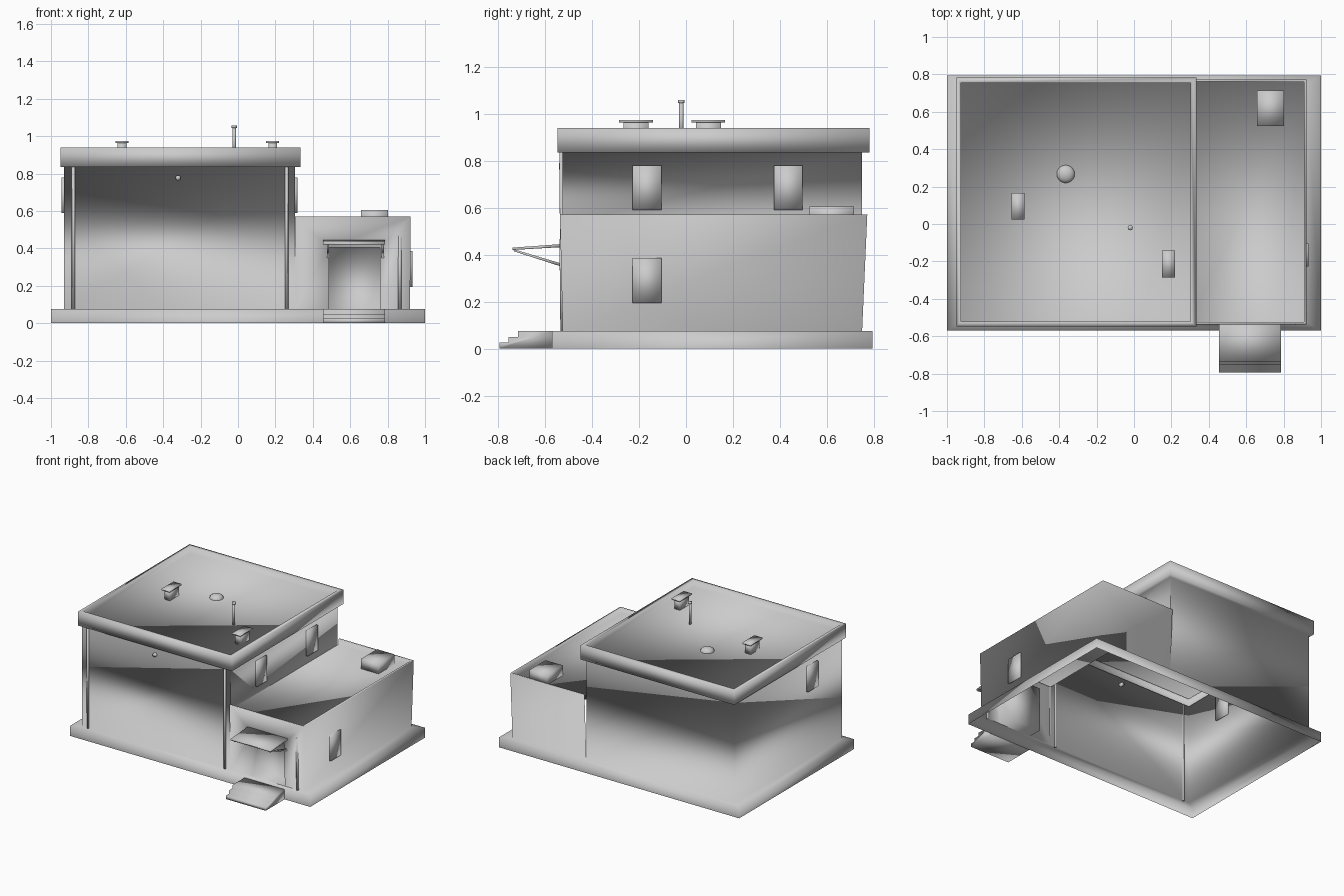
import bpy, bmesh, math
from mathutils import Vector

if "Cube" in bpy.data.objects:
    bpy.data.objects.remove(bpy.data.objects["Cube"])


def finish(name, bm):
    """Everything is softly shaded across its edges."""
    for f in bm.faces:
        f.smooth = True
    mesh = bpy.data.meshes.new(name)
    bm.to_mesh(mesh)
    bm.free()
    ob = bpy.data.objects.new(name, mesh)
    bpy.context.collection.objects.link(ob)
    return ob


def rect(x0, x1, y0, y1, z):
    return [(x0, y0, z), (x1, y0, z), (x1, y1, z), (x0, y1, z)]


def loft(rings, cap=False, skip=()):
    """Faces between stacked rectangles. Sides: 0 front, 1 right, 2 back, 3 left.
    skip lists the (level, side) pairs that stay open."""
    loops = [rect(*r) for r in rings]
    faces = []
    for k in range(len(loops) - 1):
        a, b = loops[k], loops[k + 1]
        for i in range(4):
            if (k, i) not in skip:
                j = (i + 1) % 4
                faces.append([a[i], a[j], b[j], b[i]])
    if cap:
        faces.append(loops[-1])
    return faces


def weld(name, faces):
    bm = bmesh.new()
    for f in faces:
        bm.faces.new([bm.verts.new(p) for p in f])
    bmesh.ops.remove_doubles(bm, verts=bm.verts, dist=1e-4)
    return finish(name, bm)


def box(name, x0, x1, y0, y1, z0, z1):
    bm = bmesh.new()
    bmesh.ops.create_cube(bm, size=1)
    for v in bm.verts:
        v.co = Vector(((x0 + x1) / 2 + v.co.x * (x1 - x0),
                       (y0 + y1) / 2 + v.co.y * (y1 - y0),
                       (z0 + z1) / 2 + v.co.z * (z1 - z0)))
    return finish(name, bm)


def rod(name, p, q, r, n=12):
    p, q = Vector(p), Vector(q)
    bm = bmesh.new()
    bmesh.ops.create_cone(bm, cap_ends=True, segments=n, radius1=r, radius2=r,
                          depth=(q - p).length)
    rot = (q - p).to_track_quat('Z', 'Y')
    for v in bm.verts:
        v.co = rot @ v.co + (p + q) / 2
    return finish(name, bm)


def side_profile(name, pts, x0, x1):
    """Extrude a (y, z) outline along x."""
    bm = bmesh.new()
    a = [bm.verts.new((x0, y, z)) for y, z in pts]
    b = [bm.verts.new((x1, y, z)) for y, z in pts]
    n = len(pts)
    for i in range(n):
        bm.faces.new((a[i], b[i], b[(i + 1) % n], a[(i + 1) % n]))
    bm.faces.new(a[::-1])
    bm.faces.new(b)
    bmesh.ops.recalc_face_normals(bm, faces=bm.faces)
    return finish(name, bm)


B = 0.075             # slab top
MID = 0.305           # wall between tall and low block
F, K = -0.525, 0.75   # front and back wall lines
shell = []

# Foundation slab: open below, its top only a ledge around the walls
outer = rect(-1, 1, -0.57, 0.795, B)
inner = rect(-0.93, 0.92, F, K, B)
shell += loft([(-1, 1, -0.57, 0.795, 0), (-1, 1, -0.57, 0.795, B)])
shell += [[outer[0], outer[1], inner[1], (MID, F, B), inner[0]],
          [outer[1], outer[2], inner[2], inner[1]],
          [outer[2], outer[3], inner[3], (MID, K, B), inner[2]],
          [outer[3], outer[0], inner[0], inner[3]]]

# Tall block: walls, overhanging rim and sunken roof
W = (-0.93, MID, F, K)
R = (-0.95, 0.333, -0.547, 0.782)
I = (-0.926, 0.302, -0.521, 0.753)
shell += loft([W + (B,), W + (0.835,), R + (0.835,), R + (0.94,), I + (0.94,), I + (0.89,)],
              cap=True, skip={(0, 1)})
# Its right wall exists only above the low roof
shell.append([(MID, F, 0.53), (MID, K, 0.53), (MID, K, 0.835), (MID, F, 0.835)])

# Low block: walls leaning slightly outward, parapet and sunken roof
T = (MID, 0.923, -0.537, 0.772)
P = (MID, 0.908, F, 0.76)
shell += loft([(MID, 0.92, F, K, B), T + (0.57,), P + (0.57,), P + (0.53,)],
              cap=True, skip={(0, 0), (0, 3), (1, 3), (2, 3)})

# Low front wall around a recessed door
dl, dr, dt, dy = 0.487, 0.758, 0.405, -0.42
yt = F - 0.012 * (dt - B) / (0.57 - B)
c0, c1 = (MID, -0.537, 0.57), (0.923, -0.537, 0.57)
b0, b1, t0, t1 = (dl, F, B), (dr, F, B), (dl, yt, dt), (dr, yt, dt)
r0, r1, r2, r3 = (dl, dy, B), (dr, dy, B), (dr, dy, dt), (dl, dy, dt)
shell += [[(MID, F, B), b0, t0, c0], [b1, (0.92, F, B), c1, t1], [t0, t1, c1, c0],
          [r0, r1, r2, r3], [b0, r0, r3, t0], [r1, b1, t1, r2],
          [t0, r3, r2, t1], [b0, b1, r1, r0]]
weld("house_shell", shell)

# Entrance steps
side_profile("entrance_steps", [(-0.57, 0), (-0.795, 0), (-0.795, 0.025), (-0.755, 0.025),
                                (-0.755, 0.05), (-0.715, 0.05), (-0.715, B), (-0.57, B)],
             0.455, 0.787)

# Awning and its slanted brackets
side_profile("awning", [(-0.53, 0.432), (-0.738, 0.42), (-0.738, 0.43), (-0.53, 0.445)],
             0.455, 0.787)
for k, x in enumerate((0.475, 0.768)):
    side_profile(f"awning_bracket_{k}", [(-0.73, 0.422), (-0.53, 0.362), (-0.53, 0.349),
                                         (-0.735, 0.415)], x, x + 0.012)

# Windows, set through the walls
for k, (x, y, z) in enumerate(((MID, -0.166, 0.59), (MID, 0.435, 0.59),
                               (-0.93, -0.166, 0.59), (0.92, -0.166, 0.195))):
    box(f"window_{k}", x - 0.013, x + 0.012, y - 0.061, y + 0.061, z, z + 0.19)

# Drain pipes on the front
for k, (x, top) in enumerate(((-0.88, 0.835), (0.26, 0.835), (0.865, 0.467))):
    rod(f"drain_pipe_{k}", (x, -0.526, B), (x, -0.53, top), 0.009)

# Wall lamp
rod("wall_lamp", (-0.32, -0.5, 0.777), (-0.32, -0.54, 0.777), 0.014)

# Roof vents: pedestal and cap
for k, (x, y) in enumerate(((-0.62, 0.095), (0.185, -0.213))):
    box(f"vent_base_{k}", x - 0.023, x + 0.023, y - 0.053, y + 0.053, 0.89, 0.965)
    box(f"vent_cap_{k}", x - 0.034, x + 0.034, y - 0.072, y + 0.072, 0.963, 0.973)

# Chimney pipe with cap
rod("chimney_pipe", (-0.02, -0.02, 0.89), (-0.02, -0.02, 1.046), 0.009)
rod("chimney_cap", (-0.02, -0.02, 1.045), (-0.02, -0.02, 1.058), 0.014)

# Small round roof dome
bm = bmesh.new()
bmesh.ops.create_uvsphere(bm, u_segments=20, v_segments=10, radius=0.048)
bmesh.ops.delete(bm, geom=[v for v in bm.verts if v.co.z < -1e-4], context='VERTS')
for v in bm.verts:
    v.co = Vector((v.co.x - 0.365, v.co.y + 0.267, v.co.z * 0.6 + 0.89))
finish("roof_dome", bm)

# Air unit on the low roof
box("air_unit", 0.657, 0.803, 0.525, 0.715, 0.53, 0.605)
